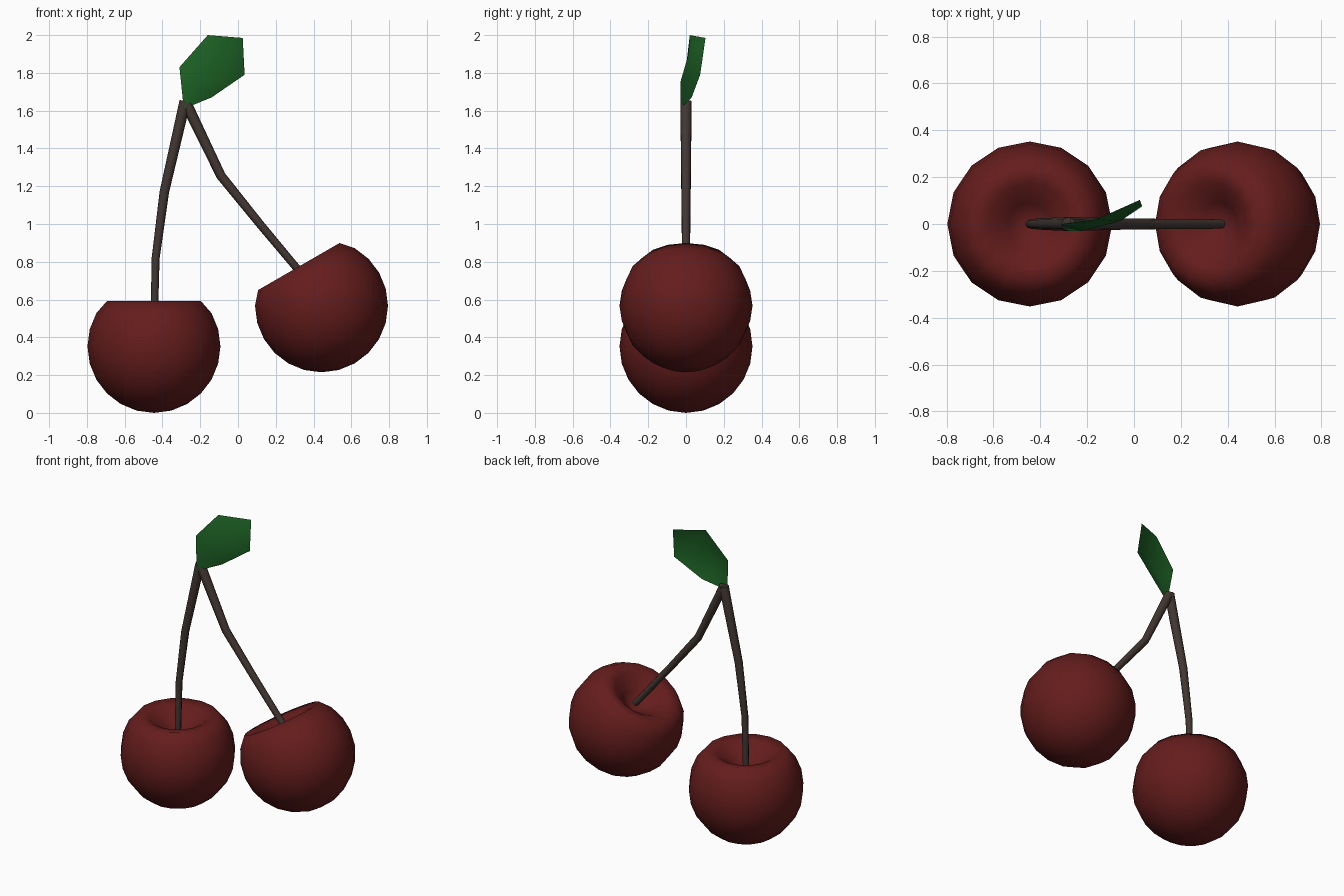
import bpy, bmesh, math
from mathutils import Matrix

if "Cube" in bpy.data.objects:
    bpy.data.objects.remove(bpy.data.objects["Cube"])


def material(name, rgb):
    m = bpy.data.materials.new(name)
    m.diffuse_color = (*rgb, 1)
    m.use_nodes = True
    m.node_tree.nodes["Principled BSDF"].inputs["Base Color"].default_value = m.diffuse_color
    return m


RED = material("cherry_red", (0.13, 0.012, 0.012))
BROWN = material("stem_brown", (0.055, 0.038, 0.031))
GREEN = material("leaf_green", (0.012, 0.12, 0.018))


def add_mesh(name, bm, mat):
    for f in bm.faces:
        f.smooth = True
    me = bpy.data.meshes.new(name)
    bm.to_mesh(me)
    bm.free()
    ob = bpy.data.objects.new(name, me)
    bpy.context.collection.objects.link(ob)
    me.materials.append(mat)
    return ob


# Fruit: a low sphere whose top rings are pressed into a dimple
def cherry(name, x, z, tilt):
    r = 0.352
    bm = bmesh.new()
    bmesh.ops.create_uvsphere(bm, u_segments=16, v_segments=12, radius=r)
    for v in bm.verts:
        d = math.hypot(v.co.x, v.co.y) / r
        if v.co.z > 0.28:
            v.co.z = 0.09 if d < 0.1 else 0.155 if d < 0.4 else 0.225
        elif v.co.z > 0.23:
            v.co.z = 0.24
    bm.transform(Matrix.Translation((x, 0, z)) @ Matrix.Rotation(tilt, 4, 'Y'))
    return add_mesh(name, bm, RED)


cherry("left_cherry", -0.445, 0.352, 0)
cherry("right_cherry", 0.442, 0.567, math.radians(-30))


# Stem: a tapering eight-sided tube along a bent path of (x, z, radius)
def stem(name, path):
    cu = bpy.data.curves.new(name, 'CURVE')
    cu.dimensions = '3D'
    cu.bevel_depth = 1
    cu.bevel_resolution = 2
    cu.use_fill_caps = True
    sp = cu.splines.new('POLY')
    sp.points.add(len(path) - 1)
    for p, (x, z, r) in zip(sp.points, path):
        p.co = (x, 0, z, 1)
        p.radius = r
    sp.use_smooth = True
    ob = bpy.data.objects.new(name, cu)
    bpy.context.collection.objects.link(ob)
    cu.materials.append(BROWN)
    bpy.ops.object.select_all(action='DESELECT')
    ob.select_set(True)
    bpy.context.view_layer.objects.active = ob
    bpy.ops.object.convert(target='MESH')
    bpy.ops.object.shade_smooth_by_angle(angle=math.radians(50))


stem("left_stem", [(-0.28, 1.65, 0.03), (-0.39, 1.17, 0.025),
                   (-0.436, 0.82, 0.021), (-0.445, 0.43, 0.019)])
stem("right_stem", [(-0.278, 1.645, 0.03), (-0.09, 1.255, 0.025),
                    (0.12, 0.995, 0.022), (0.375, 0.69, 0.02)])

# Leaf: two rows of three points between base and tip, folded at the midrib
bm = bmesh.new()
base, l1, m1, r1, l2, m2, r2, tip = [bm.verts.new(c) for c in (
    (-0.287, -0.03, 1.61),
    (-0.31, 0.0, 1.83), (-0.22, -0.03, 1.75), (-0.14, 0.03, 1.67),
    (-0.16, 0.02, 2.0), (-0.06, 0.012, 1.895), (0.035, 0.075, 1.79),
    (0.025, 0.103, 1.985))]
for f in ((base, m1, l1), (base, r1, m1), (l1, m1, m2, l2),
          (m1, r1, r2, m2), (l2, m2, tip), (m2, r2, tip)):
    bm.faces.new(f)
add_mesh("leaf", bm, GREEN)
